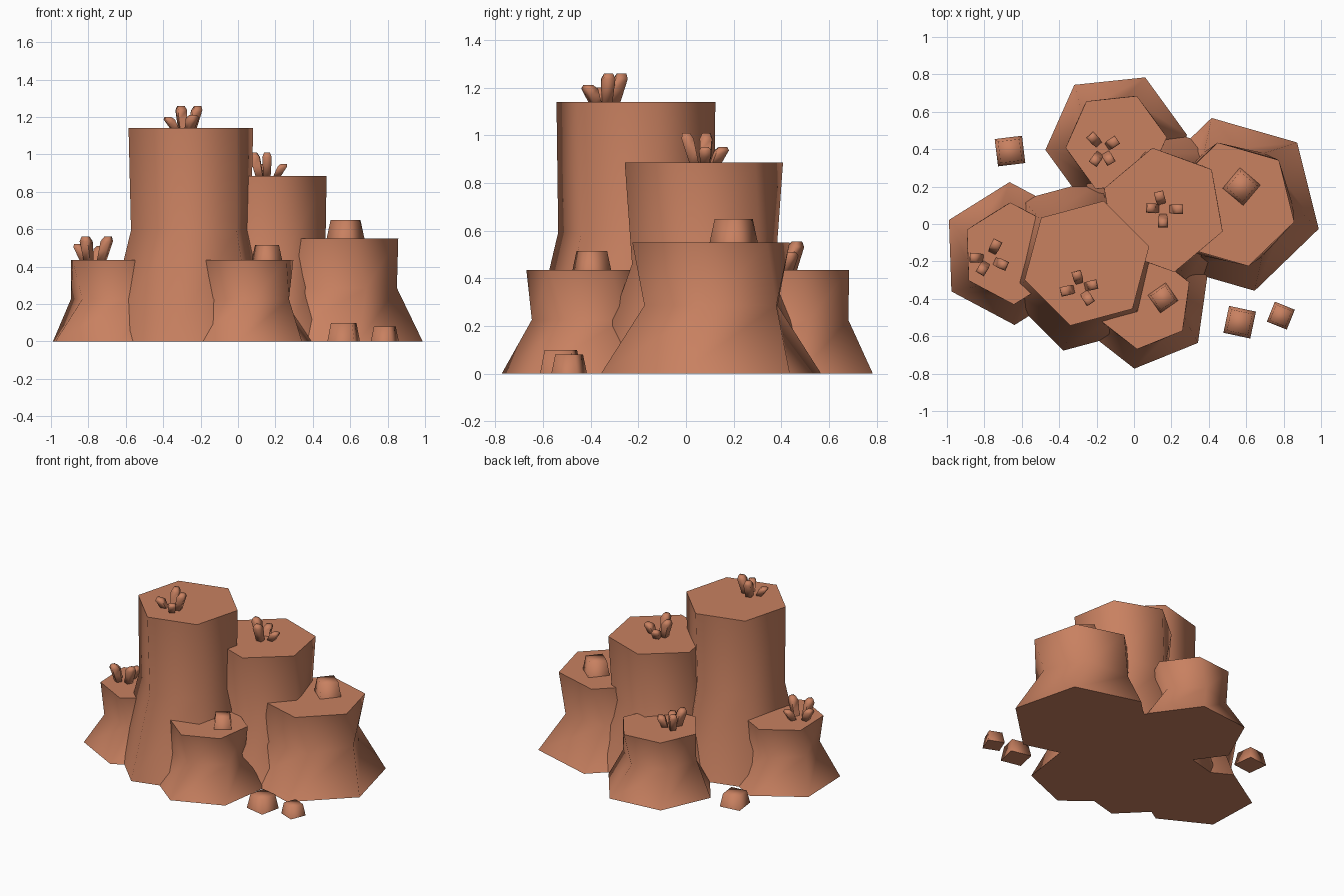
import bpy, math
from mathutils import Vector

if "Cube" in bpy.data.objects:
    bpy.data.objects.remove(bpy.data.objects["Cube"])

clay = bpy.data.materials.new("clay_orange")
clay.diffuse_color = (0.58, 0.218, 0.118, 1)
clay.use_nodes = True
clay.node_tree.nodes["Principled BSDF"].inputs["Base Color"].default_value = clay.diffuse_color


def loft(name, sides, rings, smooth_angle):
    """Stack of regular polygons; each ring is (centre, radius, rotation in degrees)."""
    verts = []
    for c, r, rot in rings:
        for i in range(sides):
            a = math.radians(rot + 360 * i / sides)
            verts.append((c[0] + r * math.cos(a), c[1] + r * math.sin(a), c[2]))
    faces = [tuple(reversed(range(sides)))]
    for k in range(len(rings) - 1):
        for i in range(sides):
            j = (i + 1) % sides
            faces.append((k * sides + i, k * sides + j,
                          (k + 1) * sides + j, (k + 1) * sides + i))
    top = (len(rings) - 1) * sides
    faces.append(tuple(range(top, top + sides)))
    mesh = bpy.data.meshes.new(name)
    mesh.from_pydata(verts, [], faces)
    mesh.materials.append(clay)
    mesh.update()
    obj = bpy.data.objects.new(name, mesh)
    bpy.context.collection.objects.link(obj)
    bpy.ops.object.select_all(action='DESELECT')
    obj.select_set(True)
    bpy.context.view_layer.objects.active = obj
    bpy.ops.object.shade_smooth_by_angle(angle=math.radians(smooth_angle))
    return obj


def column(name, x, y, r, height, rot, twist, waist):
    # hexagonal pillar with a twisted waist and a flared foot
    loft(name, 6, [((x, y, 0), r * 1.4, rot),
                   ((x, y, height * 0.52), r * waist, rot + twist),
                   ((x, y, height), r, rot)], 80)


def rock(name, x, y, z, side, height, rot):
    # small tapered block
    r = side / math.sqrt(2)
    loft(name, 4, [((x, y, z), r, rot + 45),
                   ((x, y, z + height), r * 0.78, rot + 45)], 89)


def cluster(name, x, y, z, tips):
    # four stubby stalks leaning outward, thickest just below the tip
    centre = Vector((x, y, z))
    for n, (tx, ty, tz) in enumerate(tips):
        tip = Vector((tx, ty, tz))
        base = Vector((x + (tx - x) * 0.55, y + (ty - y) * 0.55, z - 0.01))
        rot = math.degrees(math.atan2(ty - centre.y, tx - centre.x)) + 45
        loft(f"{name}_{n + 1}", 4, [(base, 0.027, rot),
                                    (base.lerp(tip, 0.45), 0.032, rot),
                                    (base.lerp(tip, 0.82), 0.036, rot),
                                    (tip, 0.022, rot)], 89)


# Rock pillars
column("tall_pillar", -0.252, -0.21, 0.345, 1.14, 15, 2, 0.97)
column("middle_pillar", 0.157, 0.075, 0.337, 0.885, 40, 8, 0.94)
column("right_pillar", 0.53, 0.105, 0.34, 0.55, -16, 15, 0.94)
column("left_pillar", -0.652, -0.158, 0.273, 0.435, 32, 12, 0.92)
column("front_pillar", 0.053, -0.41, 0.262, 0.435, 22, 15, 0.91)
column("back_pillar", -0.095, 0.436, 0.272, 0.435, 66, 12, 0.92)

# Loose rocks on the ground and on two pillars
rock("ground_rock_right", 0.565, -0.525, 0, 0.147, 0.1, -12)
rock("ground_rock_far_right", 0.785, -0.49, 0, 0.115, 0.08, -22)
rock("ground_rock_back", -0.663, 0.39, 0, 0.147, 0.09, 7)
rock("rock_on_front_pillar", 0.155, -0.395, 0.43, 0.118, 0.085, 35)
rock("rock_on_right_pillar", 0.575, 0.2, 0.545, 0.145, 0.105, -40)

# Stalk clusters on the pillar tops
cluster("tall_stalk", -0.285, -0.34, 1.14, [
    (-0.305, -0.27, 1.26), (-0.215, -0.325, 1.26),
    (-0.375, -0.36, 1.2), (-0.24, -0.41, 1.21)])
cluster("middle_stalk", 0.155, 0.08, 0.885, [
    (0.155, 0.0, 1.01), (0.085, 0.085, 1.01),
    (0.245, 0.08, 0.95), (0.135, 0.155, 0.95)])
cluster("left_stalk", -0.775, -0.185, 0.435, [
    (-0.815, -0.25, 0.56), (-0.695, -0.22, 0.56),
    (-0.86, -0.18, 0.52), (-0.735, -0.105, 0.51)])
cluster("back_stalk", -0.165, 0.4, 0.435, [
    (-0.225, 0.465, 0.555), (-0.105, 0.44, 0.51),
    (-0.13, 0.34, 0.51), (-0.21, 0.335, 0.55)])
